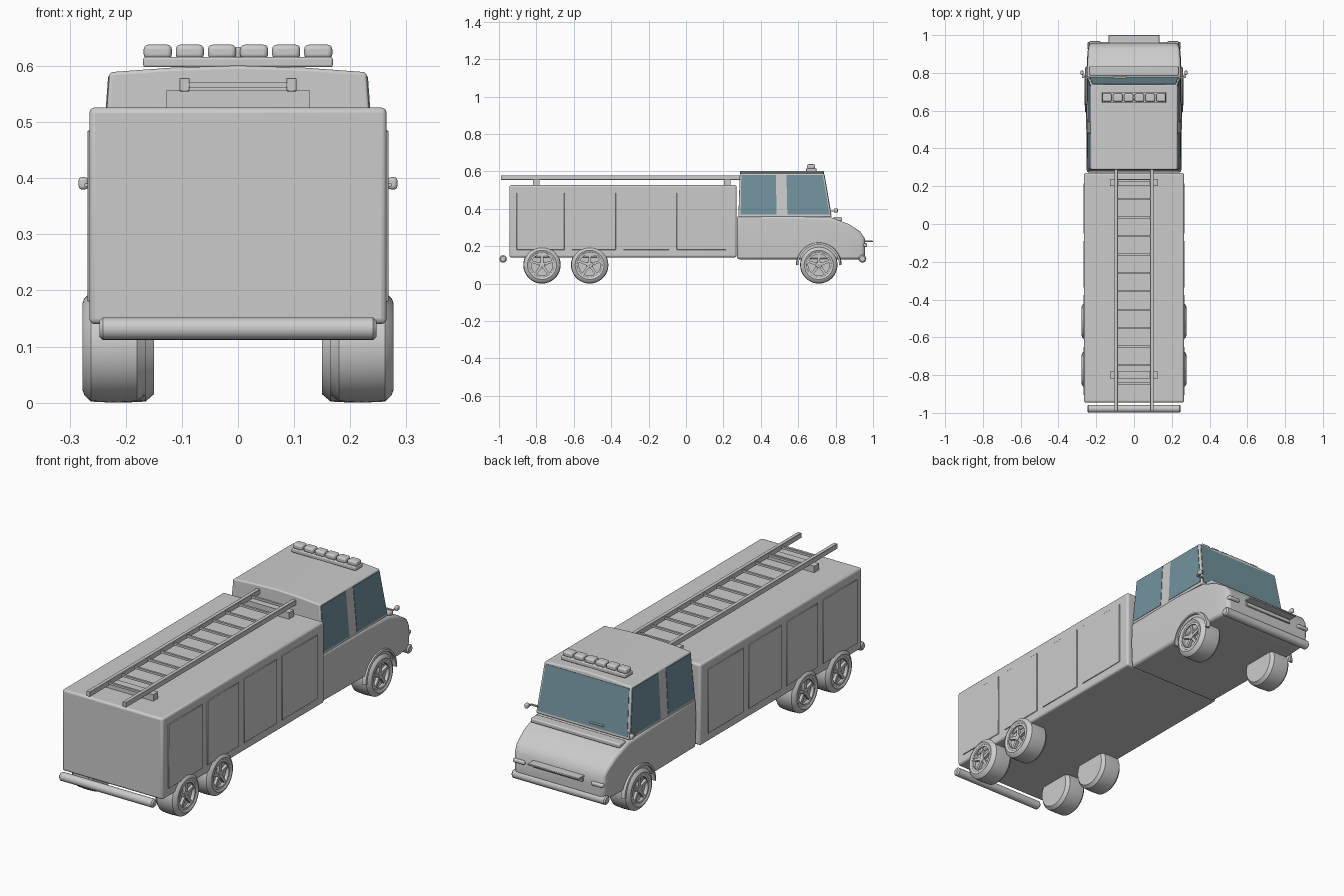
import bpy, bmesh, math
from mathutils import Vector

if "Cube" in bpy.data.objects:
    bpy.data.objects.remove(bpy.data.objects["Cube"])

glass = bpy.data.materials.new("window_glass")
glass.diffuse_color = (0.17, 0.29, 0.34, 1)
glass.use_nodes = True
glass.node_tree.nodes["Principled BSDF"].inputs["Base Color"].default_value = glass.diffuse_color


def make(name, verts, faces, bevel=0, segs=3, smooth=True, mat=None):
    me = bpy.data.meshes.new(name)
    me.from_pydata(verts, [], faces)
    bm = bmesh.new()
    bm.from_mesh(me)
    bmesh.ops.recalc_face_normals(bm, faces=bm.faces)
    bm.to_mesh(me)
    bm.free()
    ob = bpy.data.objects.new(name, me)
    bpy.context.collection.objects.link(ob)
    if mat:
        me.materials.append(mat)
    if smooth:
        bpy.ops.object.select_all(action='DESELECT')
        ob.select_set(True)
        bpy.context.view_layer.objects.active = ob
        bpy.ops.object.shade_smooth_by_angle(angle=math.radians(35))
    if bevel:
        m = ob.modifiers.new("bevel", 'BEVEL')
        m.width, m.segments = bevel, segs
        m.limit_method, m.angle_limit = 'ANGLE', math.radians(35)
    return ob


def loft(name, rings, closed_loop=False, caps=True, **kw):
    """Join rings of equal point count with quads."""
    n, m = len(rings[0]), len(rings)
    verts = [p for r in rings for p in r]
    faces = []
    for i in range(m if closed_loop else m - 1):
        a, b = i * n, ((i + 1) % m) * n
        faces += [(a + j, a + (j + 1) % n, b + (j + 1) % n, b + j) for j in range(n)]
    if caps and not closed_loop:
        faces += [tuple(range(n)), tuple(range((m - 1) * n, m * n))]
    return make(name, verts, faces, **kw)


def box(name, x0, x1, y0, y1, z0, z1, **kw):
    ring = lambda y: [(x0, y, z0), (x1, y, z0), (x1, y, z1), (x0, y, z1)]
    return loft(name, [ring(y0), ring(y1)], **kw)


def lathe(name, prof, cy, cz, segs=32, sweep=2 * math.pi, **kw):
    """Turn a closed (x, radius) profile about the x axis."""
    full = sweep > 6.28
    rings = []
    for i in range(segs if full else segs + 1):
        a = sweep * i / segs
        rings.append([(x, cy + r * math.cos(a), cz + r * math.sin(a)) for x, r in prof])
    return loft(name, rings, closed_loop=full, **kw)


def pane(name, corners, offset, **kw):
    """Thin glass plate on four corners, pushed out by offset."""
    c = [Vector(p) for p in corners]
    o = Vector(offset)
    return loft(name, [[p - o for p in c], [p + o for p in c]], mat=glass, smooth=False, **kw)


# equipment body with raised side shutters
box("equipment_body", -0.265, 0.265, -0.945, 0.27, 0.14, 0.526, bevel=0.01)
for s in (-1, 1):
    for y0, y1 in ((-0.905, -0.65), (-0.61, -0.375), (-0.335, -0.09), (-0.05, 0.215)):
        x = sorted((s * 0.26, s * 0.2685))
        box("side_shutter", *x, y0, y1, 0.18, 0.485, bevel=0.0015, segs=1)

# lower cab and sloping nose
rings = []
for y, zb, zt, w in ((0.272, 0.13, 0.363, 0.25), (0.6, 0.13, 0.362, 0.254),
                     (0.78, 0.13, 0.352, 0.252), (0.87, 0.13, 0.318, 0.249),
                     (0.93, 0.13, 0.28, 0.244), (0.957, 0.14, 0.24, 0.236)):
    zm = zb + (zt - zb) * 0.55
    rings.append([(-w + .005, y, zb), (w - .005, y, zb), (w, y, zm),
                  (w - .004, y, zt), (-w + .004, y, zt), (-w, y, zm)])
loft("cab_lower_body", rings, bevel=0.013)

# upper cab with crowned roof
Z0, Z1 = 0.355, 0.589


def upper(yb, yt):
    top = [(0.229, Z1), (0.12, 0.597), (0, 0.601), (-0.12, 0.597), (-0.229, Z1)]
    return [(-0.246, yb, Z0), (0.246, yb, Z0)] + [(x, yt, z) for x, z in top]


loft("cab_upper_body", [upper(0.28, 0.288), upper(0.778, 0.738)], bevel=0.006)


def side_x(z):
    return 0.246 + (0.229 - 0.246) * (z - Z0) / (Z1 - Z0)


def front_y(z):
    return 0.778 + (0.738 - 0.778) * (z - Z0) / (Z1 - Z0)


# cab windows
zl, zh = 0.368, 0.581
pane("windscreen", [(-side_x(zl) + .01, front_y(zl), zl), (side_x(zl) - .01, front_y(zl), zl),
                    (side_x(zh) - .01, front_y(zh), zh), (-side_x(zh) + .01, front_y(zh), zh)], (0, 0.002, 0))
for s in (-1, 1):
    for name, a, b, c, d in (("rear_side_window", 0.292, 0.485, 0.48, 0.296),
                             ("front_side_window", 0.542, front_y(zl) - .008, front_y(zh) - .008, 0.537)):
        pane(name, [(s * side_x(z), y, z) for y, z in ((a, zl), (b, zl), (c, zh), (d, zh))], (0.002, 0, 0))

# cowl strip and wiper
box("cowl_strip", -0.235, 0.235, 0.785, 0.835, 0.335, 0.356, bevel=0.006)
box("wiper", -0.11, -0.04, 0.774, 0.784, 0.385, 0.39)


# bumpers as rounded bars
def bar(name, w, cy, cz, r):
    lathe(name, [(-w, 0.0005), (-w, r * .7), (-w + r * .3, r), (w - r * .3, r), (w, r * .7), (w, 0.0005)],
          cy, cz, 20)


bar("rear_bumper", 0.247, -0.978, 0.132, 0.02)
bar("front_bumper", 0.247, 0.943, 0.133, 0.021)

# nose plate, headlights, mirrors
box("grille_shelf", -0.135, 0.135, 0.945, 1.0, 0.221, 0.229, bevel=0.002, segs=1)
box("grille", -0.13, 0.13, 0.95, 0.964, 0.198, 0.218, bevel=0.002, segs=1)
for s in (-1, 1):
    box("headlight", *sorted((s * 0.175, s * 0.237)), 0.935, 0.968, 0.196, 0.214, bevel=0.007)
    box("mirror_arm", *sorted((s * 0.235, s * 0.274)), 0.772, 0.78, 0.385, 0.391)
    box("mirror_stem", *sorted((s * 0.268, s * 0.274)), 0.772, 0.8, 0.385, 0.391)
    box("mirror", *sorted((s * 0.267, s * 0.284)), 0.79, 0.812, 0.38, 0.402, bevel=0.006)


# wheels: tyre, dished rim, five spokes, hub
def wheel(cy, s, xo):
    R, w = 0.1, 0.112
    X = lambda d: s * (xo - d)
    tyre = [(X(w), 0.001), (X(w), 0.085), (X(w - .015), 0.098), (X(w * .5), R), (X(.015), 0.098),
            (X(.003), 0.086), (X(0), 0.078), (X(.003), 0.068), (X(.008), 0.064), (X(.022), 0.06), (X(.022), 0.001)]
    lathe("tyre", tyre, cy, R, 36)
    lathe("rim", [(X(.012), 0.057), (X(.004), 0.057), (X(.004), 0.067), (X(.012), 0.067)], cy, R, 36)
    lathe("hub", [(X(.025), 0.001), (X(.025), 0.018), (X(.007), 0.015), (X(.005), 0.001)], cy, R, 20)
    for k in range(5):
        a = math.pi / 2 + 2 * math.pi * k / 5
        ca, sa = math.cos(a), math.sin(a)
        ring = lambda r, h: [(X(d), cy + r * ca - t * sa, R + r * sa + t * ca)
                             for d, t in ((.024, -h), (.009, -h), (.009, h), (.024, h))]
        loft("spoke", [ring(0.01, 0.008), ring(0.06, 0.006)], smooth=False)


for s in (-1, 1):
    wheel(-0.77, s, 0.277)
    wheel(-0.515, s, 0.277)
    wheel(0.71, s, 0.262)
    lathe("front_wheel_arch", [(s * 0.24, 0.108), (s * 0.26, 0.108), (s * 0.258, 0.118), (s * 0.24, 0.122)],
          0.71, 0.1, 20, math.pi)

# roof ladder on two cross supports
for s in (-1, 1):
    box("ladder_rail", *sorted((s * 0.086, s * 0.104)), -0.99, 0.29, 0.555, 0.579, bevel=0.001, segs=1)
for i in range(12):
    y = 0.23 - i * 0.0977
    box("ladder_rung", -0.09, 0.09, y - .005, y + .005, 0.561, 0.571)
for y in (-0.8, 0.22):
    box("ladder_support", -0.127, 0.127, y - .018, y + .018, 0.524, 0.557)

# roof light bar
box("light_bar_base", -0.169, 0.169, 0.642, 0.697, 0.598, 0.616, bevel=0.004)
for i in range(6):
    x = (i - 2.5) * 0.0572
    box("beacon_lamp", x - .025, x + .025, 0.648, 0.69, 0.613, 0.638, bevel=0.008)
box("center_lamp", -0.008, 0.008, 0.66, 0.678, 0.613, 0.634, bevel=0.006)
